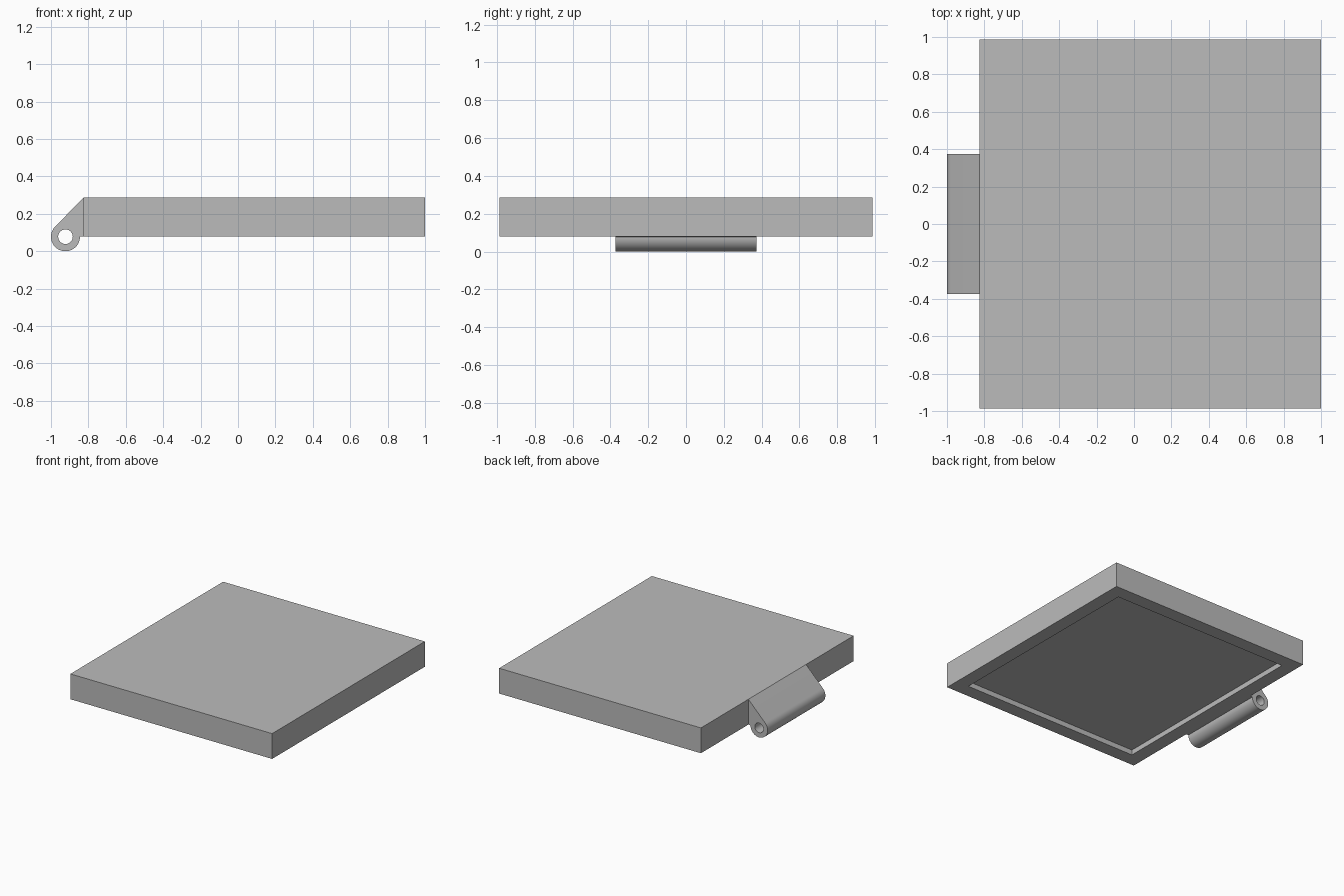
import bpy
import bmesh
import math

cube = bpy.data.objects.get("Cube")
if cube:
    bpy.data.objects.remove(cube, do_unlink=True)

grey = bpy.data.materials.new("light_grey")
grey.use_nodes = True
colour = (0.5, 0.5, 0.5, 1)
grey.diffuse_color = colour
grey.node_tree.nodes["Principled BSDF"].inputs["Base Color"].default_value = colour

LEFT, RIGHT, HALF_DEPTH = -0.826, 1.0, 0.987
BOTTOM, TOP = 0.079, 0.286
INSET, RECESS = 0.16, 0.042
BARREL, BORE, HALF_WIDTH = 0.0775, 0.039, 0.373


def add_object(name, bm):
    bmesh.ops.recalc_face_normals(bm, faces=bm.faces)
    mesh = bpy.data.meshes.new(name)
    bm.to_mesh(mesh)
    bm.free()
    mesh.materials.append(grey)
    obj = bpy.data.objects.new(name, mesh)
    bpy.context.collection.objects.link(obj)
    return obj


# Lid panel with a shallow recess in its underside
bm = bmesh.new()
bmesh.ops.create_cube(bm, size=1)
for v in bm.verts:
    v.co.x = RIGHT if v.co.x > 0 else LEFT
    v.co.y = math.copysign(HALF_DEPTH, v.co.y)
    v.co.z = TOP if v.co.z > 0 else BOTTOM
underside = min(bm.faces, key=lambda f: f.calc_center_median().z)
bmesh.ops.inset_region(bm, faces=[underside], thickness=INSET)
floor = bmesh.ops.extrude_discrete_faces(bm, faces=[underside])["faces"][0]
# Connect the recess floor to its rim with four walls
bm.faces.ensure_lookup_table()
for v in floor.verts:
    v.co.z += RECESS
rim = [e for e in bm.edges if e.is_boundary and e not in floor.edges[:]]
if rim:
    bmesh.ops.bridge_loops(bm, edges=rim + floor.edges[:])
add_object("lid_panel", bm)

# Hinge knuckle: barrel arc, sloping web and a flat root against the lid
cx, cz = -1 + BARREL, BARREL
steps = 36
outer = [(LEFT, BOTTOM), (LEFT, TOP)]
for i in range(steps + 1):
    a = math.radians(135 + 225 * i / steps)
    outer.append((cx + BARREL * math.cos(a), cz + BARREL * math.sin(a)))
hole = [(cx + BORE * math.cos(math.tau * i / steps),
         cz + BORE * math.sin(math.tau * i / steps)) for i in range(steps)]

bm = bmesh.new()
edges = []
for loop in (outer, hole):
    verts = [bm.verts.new((x, -HALF_WIDTH, z)) for x, z in loop]
    edges += [bm.edges.new((verts[i - 1], v)) for i, v in enumerate(verts)]
bmesh.ops.triangle_fill(bm, edges=edges, use_beauty=True)
result = bmesh.ops.extrude_face_region(bm, geom=bm.faces[:], use_keep_orig=True)
for v in result["geom"]:
    if isinstance(v, bmesh.types.BMVert):
        v.co.y = HALF_WIDTH
bmesh.ops.dissolve_limit(bm, angle_limit=0.01, verts=bm.verts, edges=bm.edges)
knuckle = add_object("hinge_knuckle", bm)
bpy.context.view_layer.objects.active = knuckle
knuckle.select_set(True)
bpy.ops.object.shade_smooth_by_angle(angle=math.radians(30))
